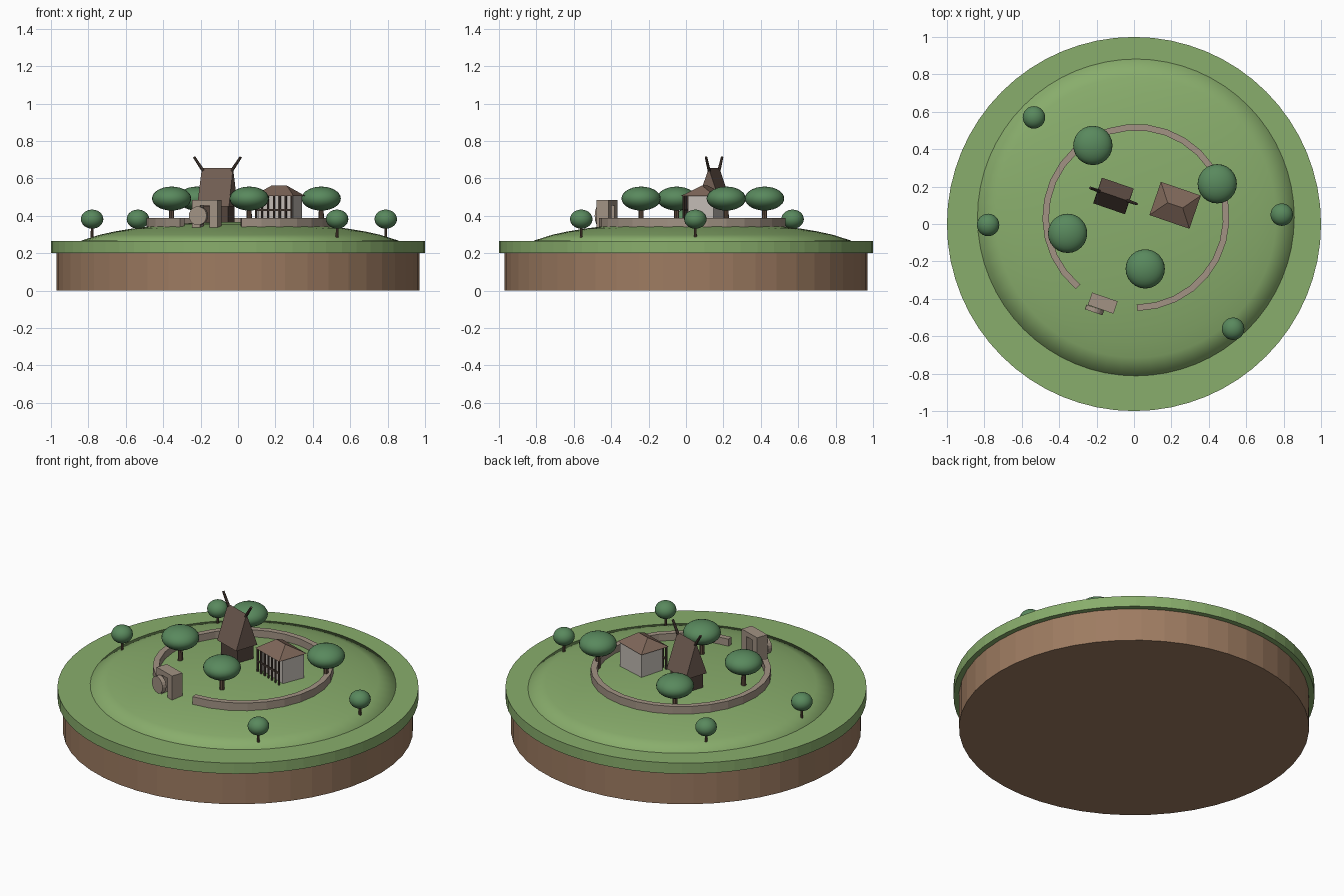
import bpy, bmesh, math
from mathutils import Matrix, Vector

cube = bpy.data.objects.get("Cube")
if cube:
    bpy.data.objects.remove(cube)

TURN = math.radians(-19)          # shared heading of the buildings
HILL = Vector((0.01, 0.035, 0))   # centre of the mound


def material(name, r, g, b):
    m = bpy.data.materials.new(name)
    m.use_nodes = True
    m.diffuse_color = (r, g, b, 1)
    m.node_tree.nodes["Principled BSDF"].inputs["Base Color"].default_value = (r, g, b, 1)
    return m


GRASS = material("grass_green", .25, .42, .15)
SOIL = material("soil_brown", .34, .20, .12)
LEAF = material("leaf_green", .10, .25, .11)
BARK = material("bark_brown", .12, .075, .05)
STONE = material("pale_stone", .36, .29, .23)
PLASTER = material("plaster", .54, .50, .46)
TILE = material("roof_brown", .21, .135, .10)
THATCH = material("hall_roof_brown", .165, .11, .085)
TIMBER = material("dark_timber", .085, .058, .045)


def finish(name, bm, mat, smooth=False, place=Matrix()):
    bmesh.ops.recalc_face_normals(bm, faces=bm.faces)
    mesh = bpy.data.meshes.new(name)
    bm.to_mesh(mesh)
    bm.free()
    for p in mesh.polygons:
        p.use_smooth = smooth
    mesh.materials.append(mat)
    ob = bpy.data.objects.new(name, mesh)
    ob.matrix_world = place
    bpy.context.collection.objects.link(ob)
    return ob


def add_box(bm, centre, size, turn=0):
    m = Matrix.Translation(centre) @ Matrix.Rotation(turn, 4, "Z") @ Matrix.Diagonal((*size, 1))
    bmesh.ops.create_cube(bm, size=1, matrix=m)


def add_rod(bm, a, b, r1, r2, sides=8):
    a, b = Vector(a), Vector(b)
    d = b - a
    m = Matrix.Translation((a + b) / 2) @ d.to_track_quat("Z", "Y").to_matrix().to_4x4()
    bmesh.ops.create_cone(bm, cap_ends=True, segments=sides, radius1=r1, radius2=r2,
                          depth=d.length, matrix=m)


def site(x, y):
    return Matrix.Translation((x, y, 0)) @ Matrix.Rotation(TURN, 4, "Z")


def ridge_roof(name, length, depth, ridge, eave, top, mat, place):
    """Closed roof; ridge shorter than length gives hipped ends."""
    bm = bmesh.new()
    base = [bm.verts.new((sx * length / 2, sy * depth / 2, eave))
            for sx, sy in ((-1, -1), (1, -1), (1, 1), (-1, 1))]
    l, r = [bm.verts.new((s * ridge / 2, 0, top)) for s in (-1, 1)]
    a, b, c, d = base
    for f in ((a, b, c, d), (a, b, r, l), (c, d, l, r), (b, c, r), (d, a, l)):
        bm.faces.new(f)
    return finish(name, bm, mat, place=place)


# Ground slabs
for name, mat, radius, low, high, sides in (("soil_base", SOIL, .97, 0, .2, 48),
                                            ("grass_slab", GRASS, 1, .2, .265, 64)):
    bm = bmesh.new()
    add_rod(bm, (0, 0, low), (0, 0, high), radius, radius, sides)
    finish(name, bm, mat)


# Mound: a lathed flat dome that drops into the slab at its rim
def mound_height(r):
    return .2 + .168 * math.sqrt(1 - (r / .925) ** 2)


bm = bmesh.new()
profile = [(r, mound_height(r)) for r in (0, .12, .24, .36, .48, .58, .67, .75, .847)]
profile.append((.847, .22))
verts = [bm.verts.new((r, 0, z)) for r, z in profile]
edges = [bm.edges.new(pair) for pair in zip(verts, verts[1:])]
bmesh.ops.spin(bm, geom=verts + edges, axis=(0, 0, 1), cent=(0, 0, 0),
               angle=math.tau, steps=64, use_duplicate=False)
bmesh.ops.remove_doubles(bm, verts=bm.verts, dist=.0005)
finish("grass_mound", bm, GRASS, True, Matrix.Translation(HILL))

# Ring wall with a gap at the gate
bm = bmesh.new()
count, start, sweep = 26, math.radians(271), math.radians(319)
step = sweep / count
for i in range(count):
    a = start + (i + .5) * step
    pos = HILL + Vector((.48 * math.cos(a), .48 * math.sin(a), .361))
    add_box(bm, pos, (.034, .48 * step + .004, .054), a)
finish("ring_wall", bm, STONE)


# Trees
def tree(name, x, y, radius, half, mid, foot, thick):
    bm = bmesh.new()
    add_rod(bm, (x, y, foot), (x, y, mid), thick, thick * .8)
    finish(name + "_trunk", bm, BARK, False)
    bm = bmesh.new()
    bmesh.ops.create_uvsphere(bm, u_segments=24, v_segments=14, radius=1,
                              matrix=Matrix.Diagonal((radius, radius, half, 1)))
    finish(name + "_crown", bm, LEAF, True, Matrix.Translation((x, y, mid)))


for i, (x, y) in enumerate(((-.22, .42), (.445, .215), (-.355, -.05), (.06, -.24))):
    tree(f"large_tree_{i + 1}", x, y, .105, .064, .492, .33, .015)
for i, (x, y) in enumerate(((-.535, .57), (.79, .05), (-.78, -.005), (.53, -.56))):
    tree(f"small_tree_{i + 1}", x, y, .06, .051, .382, .265, .008)

# Tall hall: low timber walls, steep roof, one horn leaning out at each ridge end
hall = site(-.11, .15)
bm = bmesh.new()
add_box(bm, (0, 0, .402), (.155, .11, .11))
finish("hall_walls", bm, TIMBER, place=hall)
ridge_roof("hall_roof", .18, .145, .176, .45, .655, THATCH, hall)
bm = bmesh.new()
for s in (-1, 1):
    add_rod(bm, (s * .08, 0, .64), (s * .132, 0, .714), .009, .007)
finish("hall_horns", bm, TIMBER, place=hall)

# House: plaster walls, hipped roof, front colonnade with rail
house = site(.22, .1)
bm = bmesh.new()
add_box(bm, (0, .012, .428), (.2, .145, .166))
finish("house_walls", bm, PLASTER, place=house)
ridge_roof("house_roof", .226, .188, .085, .507, .562, TILE, house)
bm = bmesh.new()
for i in range(7):
    x = -.1 + i * .2 / 6
    add_rod(bm, (x, -.086, .345), (x, -.086, .508), .006, .006)
add_box(bm, (0, -.086, .43), (.205, .008, .01))
finish("house_colonnade", bm, TIMBER, place=house)

# Gate: two pillars and a lintel, with a round stone door in front
gate = site(-.167, -.423)
bm = bmesh.new()
for s in (-1, 1):
    add_box(bm, (s * .05, 0, .393), (.045, .07, .126))
add_box(bm, (0, 0, .47), (.145, .07, .03))
finish("gate_frame", bm, STONE, place=gate)
bm = bmesh.new()
add_rod(bm, (-.03, -.062, .4), (-.03, -.036, .4), .05, .05, 20)
finish("round_door", bm, STONE, place=gate)
